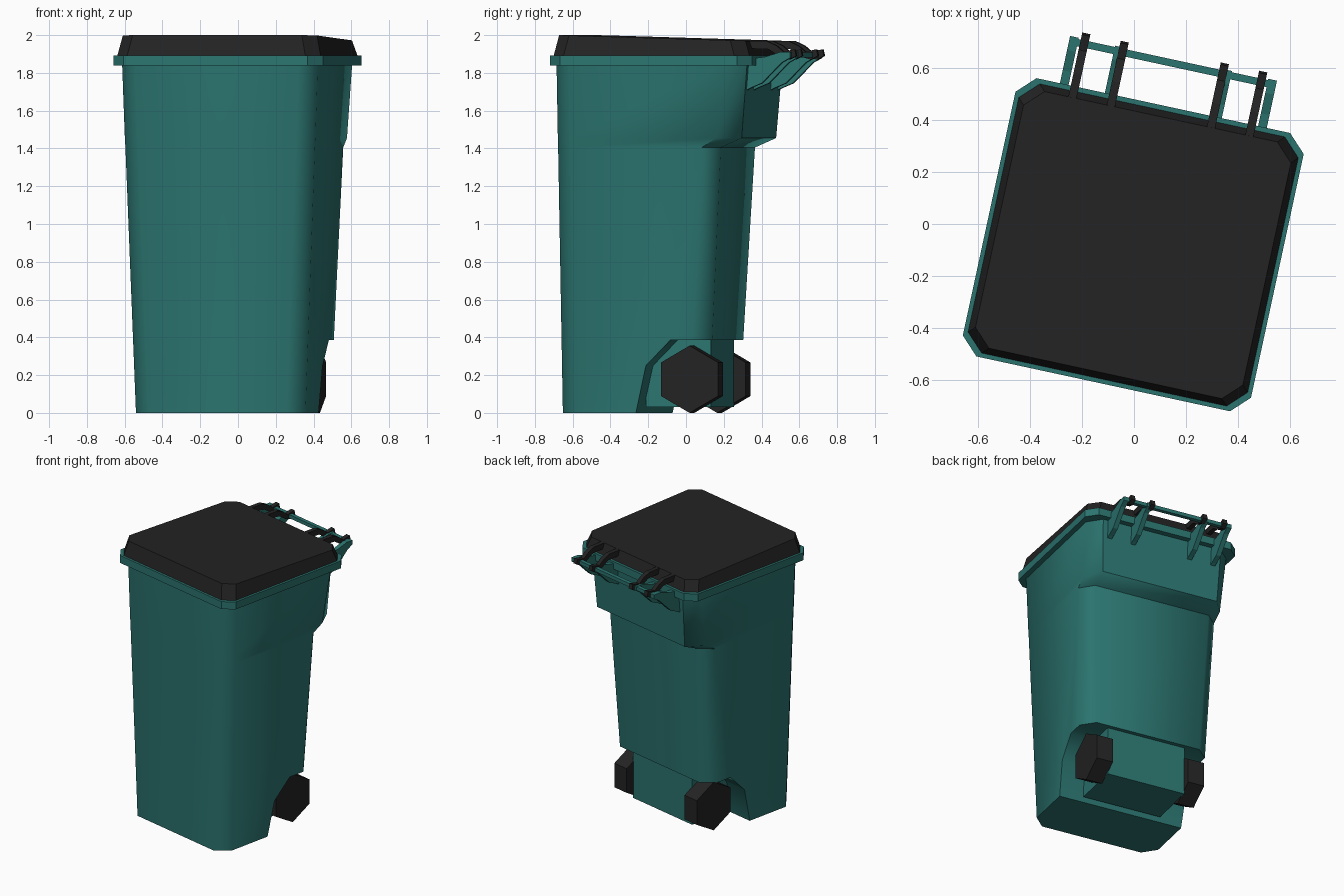
import bpy, bmesh, math
from mathutils import Matrix

if "Cube" in bpy.data.objects:
    bpy.data.objects.remove(bpy.data.objects["Cube"])

# The bin is turned about z; parts are modelled straight, then turned
TURN = Matrix.Rotation(math.radians(-12.2), 4, 'Z') @ Matrix.Translation((0.014, 0, 0))


def material(name, color):
    m = bpy.data.materials.new(name)
    m.diffuse_color = (*color, 1)
    m.use_nodes = True
    m.node_tree.nodes["Principled BSDF"].inputs["Base Color"].default_value = m.diffuse_color
    return m


TEAL = material("teal_plastic", (0.024, 0.175, 0.16))
BLACK = material("black_plastic", (0.017, 0.017, 0.017))


def finish(name, bm, mat, angle=None):
    bmesh.ops.recalc_face_normals(bm, faces=bm.faces)
    bm.transform(TURN)
    mesh = bpy.data.meshes.new(name)
    bm.to_mesh(mesh)
    bm.free()
    ob = bpy.data.objects.new(name, mesh)
    bpy.context.collection.objects.link(ob)
    mesh.materials.append(mat)
    if angle:
        smooth(ob, angle)
    return ob


def smooth(ob, angle):
    bpy.ops.object.select_all(action='DESELECT')
    ob.select_set(True)
    bpy.context.view_layer.objects.active = ob
    bpy.ops.object.shade_smooth_by_angle(angle=math.radians(angle))


def octagon(hw, front, back, c, cb=None, z=0.0, zback=None):
    """Rectangle with cut corners; cb is the length of the rear cuts along y."""
    cb = cb or c
    half = [(hw - c, front), (hw, front + c), (hw, back - cb), (hw - c, back)]
    pts = half + [(-x, y) for x, y in reversed(half)]
    zb = z if zback is None else zback
    return [(x, y, z + (zb - z) * (y - front) / (back - front)) for x, y in pts]


def loft(rings):
    bm = bmesh.new()
    vs = [[bm.verts.new(p) for p in r] for r in rings]
    n = len(rings[0])
    for a, b in zip(vs, vs[1:]):
        for i in range(n):
            j = (i + 1) % n
            bm.faces.new((a[i], a[j], b[j], b[i]))
    bm.faces.new(vs[0])
    bm.faces.new(vs[-1])
    return bm


def slab(name, profile, x0, x1, mat):
    """Side profile (y, z) stretched from x0 to x1."""
    return finish(name, loft([[(x, y, z) for y, z in profile] for x in (x0, x1)]), mat)


def box(name, x0, x1, y0, y1, z0, z1, mat):
    return slab(name, [(y0, z0), (y1, z0), (y1, z1), (y0, z1)], x0, x1, mat)


# Tapered body with the rear ledge below the handle
body = finish("body", loft([
    octagon(0.459, -0.583, 0.208, 0.085, z=0),
    octagon(0.513, -0.597, 0.284, 0.085, z=1.405),
    octagon(0.516, -0.598, 0.398, 0.085, 0.12, z=1.455),
    octagon(0.530, -0.602, 0.430, 0.085, z=1.85)]), TEAL)

# Wheel recess cut through the lower back
recess = slab("recess_cutter", [(-0.169, -0.1), (-0.169, 0), (-0.113, 0.25), (0.02, 0.385),
                                (0.6, 0.385), (0.6, -0.1)], -0.8, 0.8, TEAL)
cut = body.modifiers.new("recess", 'BOOLEAN')
cut.operation, cut.solver, cut.object = 'DIFFERENCE', 'EXACT', recess
bpy.context.view_layer.objects.active = body
bpy.ops.object.modifier_apply(modifier="recess")
bpy.data.objects.remove(recess)
smooth(body, 48)

# Rim and lid
finish("rim", loft([octagon(0.567, -0.626, 0.469, 0.068, z=z) for z in (1.838, 1.893)]), TEAL)
finish("lid", loft([
    octagon(0.550, -0.609, 0.450, 0.068, z=1.893),
    octagon(0.526, -0.585, 0.425, 0.068, z=2.0, zback=1.97)]), BLACK)

# Axle housing
box("axle_housing", -0.29, 0.29, -0.15, 0.2, 0.03, 0.39, TEAL)

# Six-sided wheels, handle brackets and lid hinge arms on both sides
bracket = [(0.40, 1.70), (0.44, 1.72), (0.50, 1.745), (0.61, 1.855), (0.655, 1.88), (0.655, 1.91),
           (0.60, 1.91), (0.52, 1.885), (0.40, 1.87)]
arm = [(0.40, 1.97), (0.52, 1.968), (0.57, 1.945), (0.61, 1.912), (0.67, 1.925), (0.678, 1.89),
       (0.64, 1.87), (0.59, 1.885), (0.53, 1.925), (0.40, 1.93)]
hexagon = [(0.11 + 0.178 * math.sin(math.tau * i / 6), 0.178 + 0.178 * math.cos(math.tau * i / 6))
           for i in range(6)]
for side, s in (("left", -1), ("right", 1)):
    slab(f"wheel_{side}", hexagon, s * 0.285, s * 0.406, BLACK)
    for place, xb, xa in (("inner", 0.213, 0.197), ("outer", 0.39, 0.348)):
        slab(f"handle_bracket_{place}_{side}", bracket, s * xb - 0.017, s * xb + 0.017, TEAL)
        slab(f"hinge_arm_{place}_{side}", arm, s * xa - 0.016, s * xa + 0.016, BLACK)

# Handle bar
box("handle_bar", -0.40, 0.40, 0.622, 0.65, 1.882, 1.908, TEAL)
